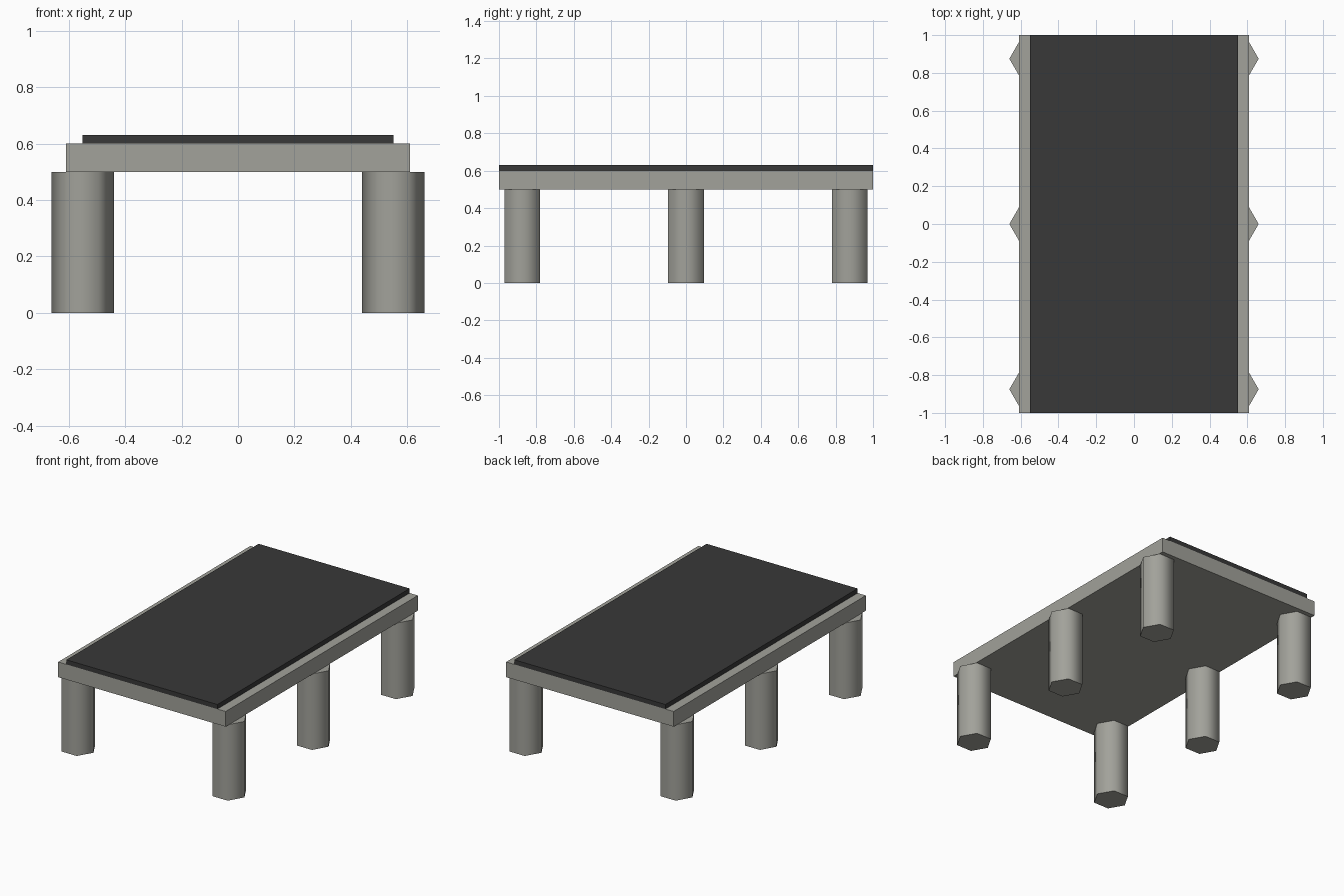
import bpy
import math

cube = bpy.data.objects.get("Cube")
if cube:
    bpy.data.objects.remove(cube, do_unlink=True)


def make_material(name, color):
    mat = bpy.data.materials.new(name)
    mat.use_nodes = True
    mat.diffuse_color = color
    mat.node_tree.nodes["Principled BSDF"].inputs["Base Color"].default_value = color
    return mat


concrete = make_material("concrete_grey", (0.36, 0.36, 0.325, 1))
asphalt = make_material("asphalt_dark", (0.04, 0.04, 0.04, 1))


def slab(name, width, bottom, top, mat):
    bpy.ops.mesh.primitive_cube_add(size=1, location=(0, 0, (bottom + top) / 2))
    obj = bpy.context.object
    obj.name = name
    obj.scale = (width, 2, top - bottom)
    bpy.ops.object.transform_apply(location=False, rotation=False, scale=True)
    obj.data.materials.append(mat)


def pillar(name, x, y):
    # Hexagonal column with corners pointing along x
    bpy.ops.mesh.primitive_cylinder_add(
        vertices=6, radius=0.11, depth=0.5, location=(x, y, 0.25),
        rotation=(0, 0, math.radians(30)))
    obj = bpy.context.object
    obj.name = name
    bpy.ops.object.transform_apply(location=False, rotation=True, scale=False)
    # Soft sides, sharp caps
    bpy.ops.object.shade_smooth_by_angle(angle=math.radians(65))
    obj.data.materials.append(concrete)


# Deck and road surface
slab("deck", 1.22, 0.5, 0.6, concrete)
slab("road_surface", 1.1, 0.6, 0.63, asphalt)

# Three pairs of pillars
for side, x in (("left", 0.55), ("right", -0.55)):
    for place, y in (("front", -0.875), ("middle", 0), ("back", 0.875)):
        pillar(f"{place}_{side}_pillar", x, y)
